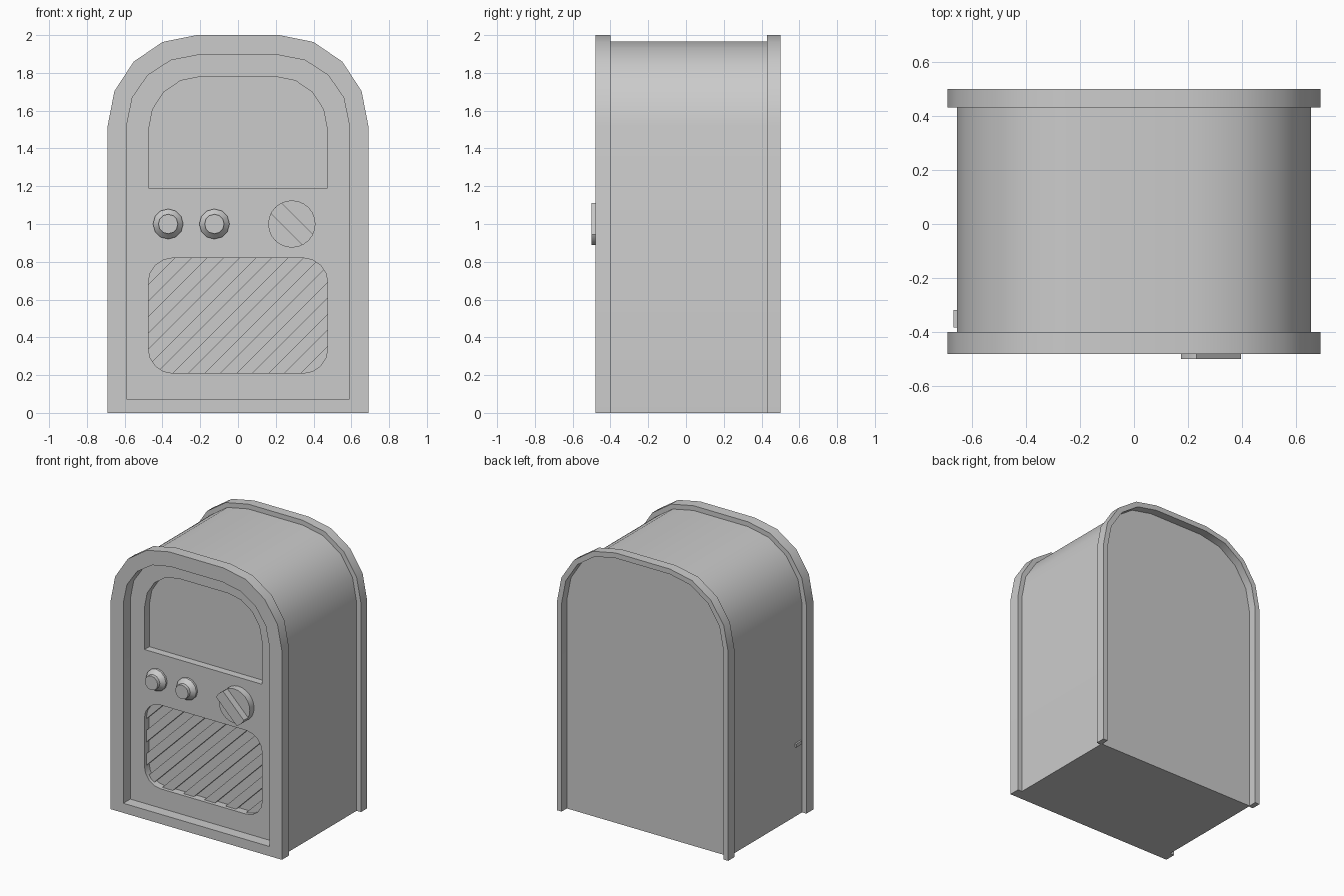
import bpy, bmesh
from math import sin, cos, pi, radians
from mathutils import Vector

if "Cube" in bpy.data.objects:
    bpy.data.objects.remove(bpy.data.objects["Cube"])


def arch(half_w, z0, flat, spring, top, n=4):
    """Flat-bottomed outline with elliptical shoulders, as (x, z) points."""
    right = [(half_w, z0)]
    for i in range(n + 1):
        a = i * pi / 2 / n
        right.append((flat + (half_w - flat) * cos(a), spring + (top - spring) * sin(a)))
    return right + [(-x, z) for x, z in reversed(right)]


def rounded_rect(half_w, z0, z1, r, n=4):
    pts = []
    corners = ((half_w - r, z1 - r), (r - half_w, z1 - r), (r - half_w, z0 + r), (half_w - r, z0 + r))
    for k, (cx, cz) in enumerate(corners):
        for i in range(n + 1):
            a = (k + i / n) * pi / 2
            pts.append((cx + r * cos(a), cz + r * sin(a)))
    return pts


def finish(bm, name, angle=30):
    bmesh.ops.recalc_face_normals(bm, faces=bm.faces)
    me = bpy.data.meshes.new(name)
    bm.to_mesh(me)
    bm.free()
    ob = bpy.data.objects.new(name, me)
    bpy.context.collection.objects.link(ob)
    bpy.ops.object.select_all(action='DESELECT')
    ob.select_set(True)
    bpy.context.view_layer.objects.active = ob
    bpy.ops.object.shade_smooth_by_angle(angle=radians(angle))
    return ob


def plate(name, loops, y0, y1, planes=()):
    """Fill outline (later loops are holes), trim by planes, extrude from y0 to y1."""
    bm = bmesh.new()
    for loop in loops:
        vs = [bm.verts.new((x, y0, z)) for x, z in loop]
        for a, b in zip(vs, vs[1:] + vs[:1]):
            bm.edges.new((a, b))
    bmesh.ops.triangle_fill(bm, use_beauty=True, edges=bm.edges[:], normal=(0, -1, 0))
    for co, no in planes:
        bmesh.ops.bisect_plane(bm, geom=bm.verts[:] + bm.edges[:] + bm.faces[:],
                               plane_co=co, plane_no=no, clear_outer=True)
    if not bm.faces:
        bm.free()
        return None
    ext = bmesh.ops.extrude_face_region(bm, geom=bm.faces[:], use_keep_orig=True)
    vs = [g for g in ext['geom'] if isinstance(g, bmesh.types.BMVert)]
    bmesh.ops.translate(bm, verts=vs, vec=(0, y1 - y0, 0))
    return finish(bm, name)


def strip_planes(co, no, half):
    co, no = Vector(co), Vector(no).normalized()
    return ((co + no * half, no), (co - no * half, -no))


def knob(name, x, z, y, profile, n):
    """Lathe (radius, height) profile about an axis pointing to the front."""
    bm = bmesh.new()
    rings = [[bm.verts.new((x + r * cos(2 * pi * i / n), y - h, z + r * sin(2 * pi * i / n)))
              for i in range(n)] for r, h in profile]
    for a, b in zip(rings, rings[1:]):
        for i in range(n):
            bm.faces.new((a[i], a[(i + 1) % n], b[(i + 1) % n], b[i]))
    bm.faces.new(rings[0])
    bm.faces.new(rings[-1])
    return finish(bm, name)


PANEL, FLOOR = -0.40, -0.345
outer = arch(0.69, 0, 0.22, 1.52, 2.0)
shell = arch(0.655, 0, 0.22, 1.52, 1.965)
window = arch(0.473, 1.19, 0.20, 1.50, 1.78)
grille = rounded_rect(0.475, 0.21, 0.82, 0.13)

# cabinet, its recessed front panel and the two rims
plate("cabinet_body", [shell], FLOOR, 0.44)
plate("front_panel", [shell, window, grille], PANEL, FLOOR)
plate("front_frame", [outer, arch(0.588, 0.07, 0.21, 1.53, 1.895)], -0.48, -0.40)

# back rim: an arch open at the bottom
inner = arch(0.652, 0, 0.22, 1.52, 1.962)
plate("back_rim", [outer + inner[::-1]], 0.43, 0.50)

# diagonal speaker bars
for i in range(-5, 6):
    c = i * 0.12
    plate(f"speaker_bar_{i + 6}", [grille], FLOOR - 0.03, FLOOR + 0.005,
          strip_planes((c * 0.7071, 0, 0.515 - c * 0.7071), (1, 0, -1), 0.03))

# two small knobs
for side, x in (("left", -0.37), ("middle", -0.125)):
    knob(f"small_knob_{side}", x, 1.0, PANEL + 0.005,
         [(0.08, 0), (0.08, 0.02), (0.052, 0.05), (0.052, 0.075)], 12)

# large dial with a raised diagonal grip
knob("dial_base", 0.285, 1.0, PANEL + 0.005, [(0.125, 0), (0.125, 0.055)], 24)
disc = [(0.285 + 0.125 * cos(i * pi / 12), 1.0 + 0.125 * sin(i * pi / 12)) for i in range(24)]
plate("dial_grip", [disc], -0.50, -0.44, strip_planes((0.285, 0, 1.0), (1, 0, 1), 0.04))

# small side switch
bm = bmesh.new()
bmesh.ops.create_cube(bm, size=1)
bmesh.ops.scale(bm, vec=(0.03, 0.065, 0.025), verts=bm.verts)
bmesh.ops.translate(bm, vec=(-0.652, -0.35, 0.52), verts=bm.verts)
finish(bm, "side_switch")
